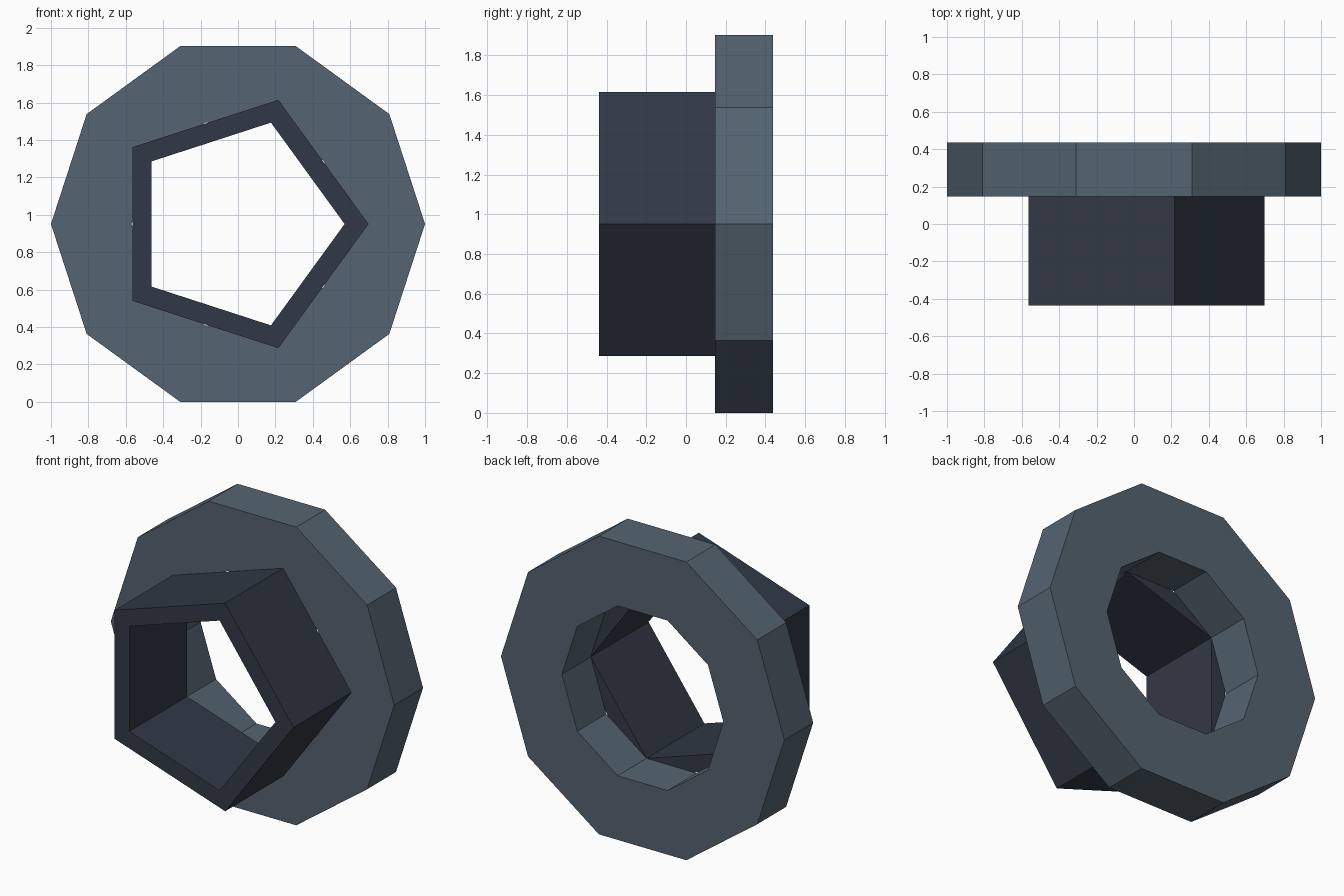
import bpy
import bmesh
from math import cos, sin, tau

cube = bpy.data.objects.get("Cube")
if cube:
    bpy.data.objects.remove(cube, do_unlink=True)

CENTRE_Z = 0.951


def material(name, rgb):
    mat = bpy.data.materials.new(name)
    mat.use_nodes = True
    mat.diffuse_color = (*rgb, 1)
    mat.node_tree.nodes["Principled BSDF"].inputs["Base Color"].default_value = (*rgb, 1)
    return mat


def polygon_ring(name, sides, outer, inner, y_front, y_back, mat):
    """Flat-sided tube along y, with one corner pointing to +x."""
    bm = bmesh.new()
    profile = [(outer, y_front), (outer, y_back), (inner, y_back), (inner, y_front)]
    loops = []
    for i in range(sides):
        a = tau * i / sides
        loops.append([bm.verts.new((r * cos(a), y, CENTRE_Z + r * sin(a))) for r, y in profile])
    for i in range(sides):
        here, after = loops[i], loops[(i + 1) % sides]
        for j in range(4):
            k = (j + 1) % 4
            bm.faces.new((here[j], here[k], after[k], after[j]))
    bmesh.ops.recalc_face_normals(bm, faces=bm.faces)
    mesh = bpy.data.meshes.new(name)
    bm.to_mesh(mesh)
    bm.free()
    mesh.materials.append(mat)
    obj = bpy.data.objects.new(name, mesh)
    bpy.context.collection.objects.link(obj)
    return obj


slate = material("slate grey", (0.089, 0.127, 0.165))
charcoal = material("dark charcoal blue", (0.031, 0.040, 0.061))

# Wide ten-sided flange at the back
polygon_ring("back_flange", 10, 1.0, 0.57, 0.146, 0.437, slate)
# Five-sided collar projecting to the front
polygon_ring("front_collar", 5, 0.698, 0.57, -0.437, 0.146, charcoal)
